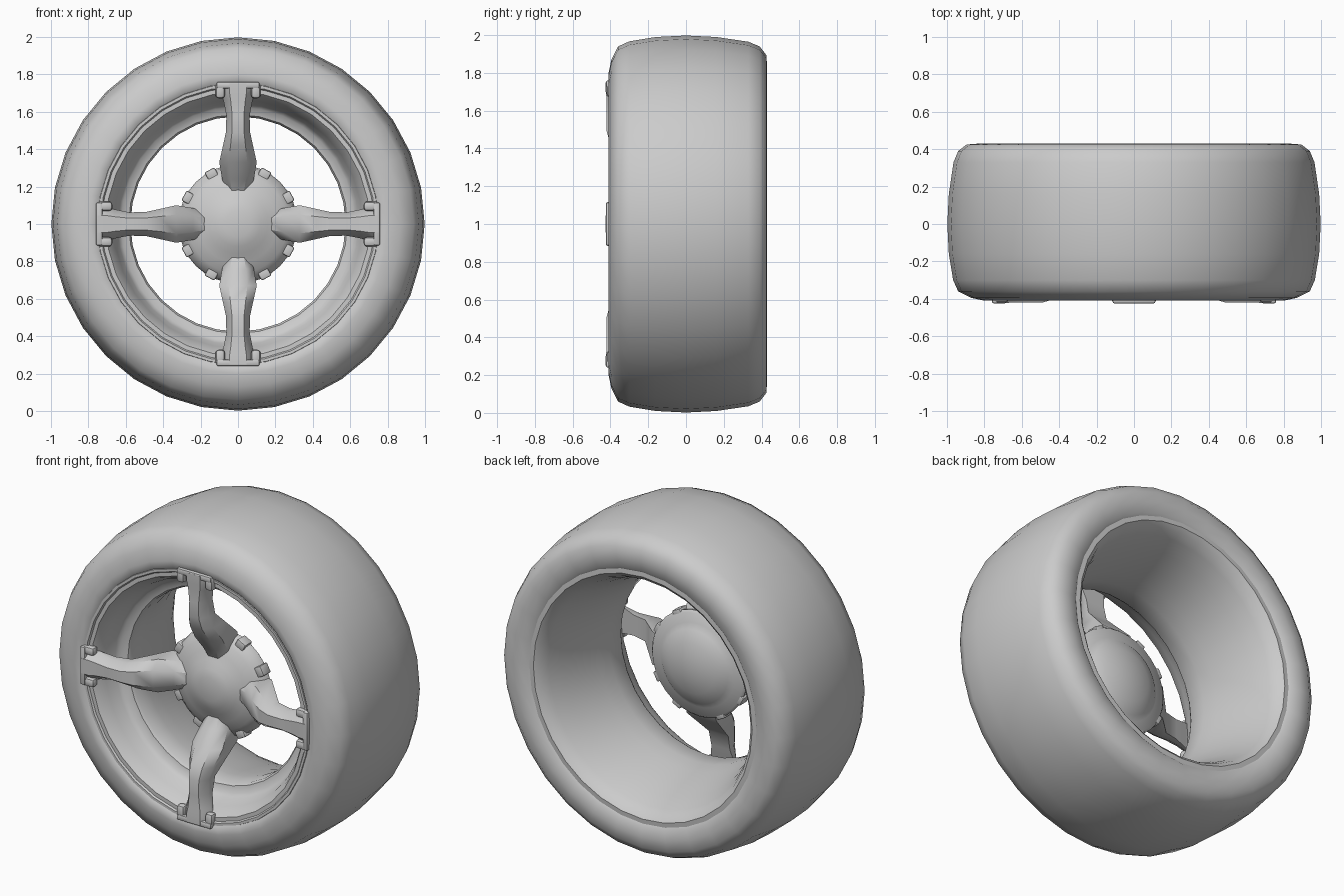
import bpy, bmesh
from math import sin, cos, pi
from mathutils import Matrix, Vector

if "Cube" in bpy.data.objects:
    bpy.data.objects.remove(bpy.data.objects["Cube"])

AXLE = Vector((0, 0, 1.0))


def finish(name, bm, angle=40):
    bmesh.ops.recalc_face_normals(bm, faces=bm.faces)
    me = bpy.data.meshes.new(name)
    bm.to_mesh(me)
    bm.free()
    ob = bpy.data.objects.new(name, me)
    ob.location = AXLE
    bpy.context.collection.objects.link(ob)
    bpy.ops.object.select_all(action='DESELECT')
    ob.select_set(True)
    bpy.context.view_layer.objects.active = ob
    bpy.ops.object.shade_smooth_by_angle(angle=angle * pi / 180)
    return ob


def lathe(name, profile, n, closed, angle=40):
    """Spin a (y, radius) profile around the axle."""
    bm = bmesh.new()
    rings = [[bm.verts.new((r * sin(2 * pi * i / n), y, r * cos(2 * pi * i / n)))
              for i in range(n)] for y, r in profile]
    pairs = list(zip(rings, rings[1:]))
    if closed:
        pairs.append((rings[-1], rings[0]))
    for a, b in pairs:
        for i in range(n):
            j = (i + 1) % n
            bm.faces.new((a[i], a[j], b[j], b[i]))
    bmesh.ops.remove_doubles(bm, verts=bm.verts, dist=1e-5)
    return finish(name, bm, angle)


def block(bm, size, centre, rot=0, bevel=0.01):
    m = Matrix.Rotation(rot, 4, 'Y') @ Matrix.Translation(centre) @ Matrix.Diagonal((*size, 1))
    vs = bmesh.ops.create_cube(bm, size=1, matrix=m)['verts']
    edges = list({e for v in vs for e in v.link_edges})
    bmesh.ops.bevel(bm, geom=edges, offset=bevel, segments=2, affect='EDGES', profile=0.5)


# Tyre: slightly crowned tread with rounded shoulders
lathe("tyre", [(-.385, .74), (-.405, .76), (-.41, .80), (-.395, .87), (-.36, .94), (-.30, .967),
               (-.16, .99), (0, .998), (.16, .99), (.33, .965), (.39, .94), (.425, .895),
               (.43, .83), (.42, .77), (.40, .745)], 32, True)

# Rim: stepped front lip, narrow throat band, flared back barrel
lathe("rim", [(-.385, .755), (-.402, .75), (-.402, .735), (-.392, .728), (-.392, .705), (-.375, .692),
              (-.32, .665), (-.25, .645), (-.225, .625), (-.215, .585), (-.20, .575), (-.09, .575),
              (0, .588), (.12, .612), (.24, .645), (.34, .68), (.39, .705), (.412, .73),
              (.41, .76), (.36, .77), (0, .72), (-.34, .765)], 32, True)

# Hub: centre cap, sloped shoulder, domed back
lathe("hub", [(-.282, 0), (-.278, .07), (-.266, .12), (-.245, .16), (-.225, .21),
              (-.20, .265), (-.165, .31), (-.13, .318), (-.115, .305), (-.11, .25), (-.085, .22),
              (-.055, .15), (-.038, .07), (-.033, 0)], 32, False, 50)

# Hub lugs: small tabs either side of each diagonal
bm = bmesh.new()
for k in range(4):
    for s in (-1, 1):
        block(bm, (.06, .07, .05), (0, -.15, .302), pi / 4 + k * pi / 2 + s * .3, .008)
finish("hub_lugs", bm)

# Spokes: (radius, half width, front y, back y), lofted from hub to rim
STATIONS = [(.16, .06, -.225, -.14), (.24, .085, -.27, -.12), (.33, .10, -.34, -.15),
            (.42, .08, -.40, -.24), (.49, .065, -.42, -.31), (.58, .062, -.42, -.33),
            (.66, .078, -.42, -.35), (.70, .09, -.425, -.36), (.75, .09, -.425, -.36)]
for k, side in enumerate(("top", "right", "bottom", "left")):
    bm = bmesh.new()
    sections = []
    for r, w, f, b in STATIONS:
        pts = [(-w, b), (-w, f + .05), (-.5 * w, f), (.5 * w, f), (w, f + .05), (w, b)]
        sections.append([bm.verts.new((x, y, r)) for x, y in pts])
    for a, b in zip(sections, sections[1:]):
        for i in range(6):
            j = (i + 1) % 6
            bm.faces.new((a[i], a[j], b[j], b[i]))
    bm.faces.new(sections[0])
    bm.faces.new(sections[-1])
    # clamp with ears gripping the rim lip
    block(bm, (.23, .055, .035), (0, -.397, .742), 0, .01)
    for s in (-1, 1):
        block(bm, (.05, .05, .08), (s * .095, -.395, .712), 0, .016)
    bmesh.ops.rotate(bm, verts=bm.verts, cent=(0, 0, 0), matrix=Matrix.Rotation(k * pi / 2, 3, 'Y'))
    finish(side + "_spoke", bm)
